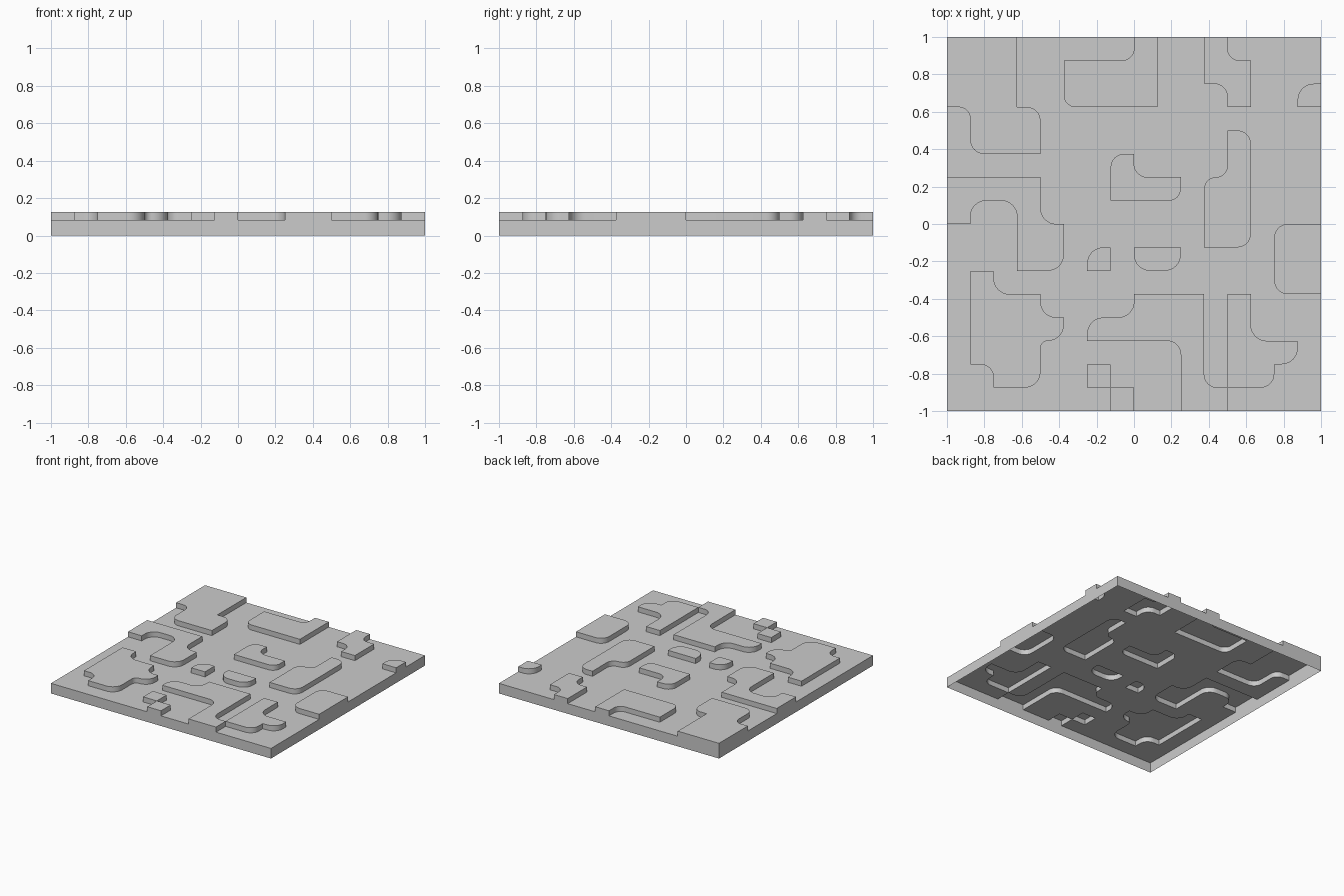
import bpy, bmesh, math
from mathutils import Vector
from mathutils.geometry import delaunay_2d_cdt

if "Cube" in bpy.data.objects:
    bpy.data.objects.remove(bpy.data.objects["Cube"])

LOW, HIGH, UNIT = 0.083, 0.125, 0.125   # plate height, plateau height, grid step
S, M, L = 0.5, 0.58, 0.68               # corner radii in grid steps


def rounded(points, steps=8):
    """Outline on the 1/8 grid; a third value rounds that corner."""
    out = []
    for i, p in enumerate(points):
        c = Vector(p[:2])
        if len(p) < 3:
            out.append(c * UNIT)
            continue
        u = (Vector(points[i - 1][:2]) - c).normalized()
        v = (Vector(points[(i + 1) % len(points)][:2]) - c).normalized()
        centre = c + (u + v) * p[2]
        for k in range(steps + 1):
            a = math.pi / 2 * k / steps
            out.append((centre - v * p[2] * math.cos(a) - u * p[2] * math.sin(a)) * UNIT)
    area = sum(a.cross(b) for a, b in zip(out, out[1:] + out[:1]))
    return out if area > 0 else out[::-1]


outlines = [rounded([(-8, -8), (8, -8), (8, 8), (-8, 8)])]


def plateau(*points):
    outlines.append(rounded(points))


# back row of plateaus
plateau((-8, 8), (-5, 8), (-5, 5), (-4, 5, M), (-4, 3), (-7, 3, M), (-7, 5, S), (-8, 5))
plateau((0, 8), (1, 8), (1, 5), (-3, 5, S), (-3, 7), (0, 7, S))
plateau((3, 8), (4, 8), (4, 7, S), (5, 7), (5, 5), (4, 5), (4, 6, M), (3, 6))
plateau((7, 6, L), (8, 6), (8, 5), (7, 5))
# middle plateaus
plateau((-8, 2), (-4, 2), (-4, 0, L), (-3, 0), (-3, -2, L), (-5, -2), (-5, 1, L), (-7, 1, L),
        (-7, 0), (-8, 0))
plateau((-1, 3, M), (0, 3), (0, 2, M), (2, 2), (2, 1, S), (-1, 1))
plateau((4, 4), (5, 4, M), (5, -1, M), (3, -1), (3, 2, S), (4, 2, S))
plateau((6, 0, M), (8, 0), (8, -3), (6, -3, M))
plateau((-2, -1, L), (-1, -1), (-1, -2), (-2, -2))
plateau((0, -1), (2, -1), (2, -2, L), (0, -2, L))
# front row of plateaus
plateau((-7, -2), (-6, -2), (-6, -3, L), (-4, -3), (-4, -4, L), (-3, -4), (-3, -5, L),
        (-4, -5, 0.31), (-4, -7, L), (-6, -7), (-6, -6, M), (-7, -6))
plateau((0, -3), (3, -3), (3, -7, M), (4, -7), (4, -8), (2, -8), (2, -5, M), (-2, -5),
        (-2, -4, L), (0, -4, L))
plateau((4, -3), (5, -3), (5, -5, L), (7, -5), (7, -6, L), (6, -6), (6, -7, M), (4, -7))
plateau((-2, -6), (-1, -6), (-1, -7), (-2, -7))
plateau((-1, -7), (0, -7), (0, -8), (-1, -8))

# divide the square into plate and plateau triangles
pts, loops = [], []
for o in outlines:
    loops.append(list(range(len(pts), len(pts) + len(o))))
    pts += o
verts, _, faces, _, _, origin = delaunay_2d_cdt(pts, [], loops, 1, 1e-5)
levels = [HIGH if any(i > 0 for i in o) else LOW for o in origin]
across = {}
for f, z in zip(faces, levels):
    for a, b in zip(f, f[1:] + f[:1]):
        across[a, b] = z

# hollow panel: stepped top surface, step walls and outer rim, open underneath
bm = bmesh.new()
cache = {}


def vert(i, z):
    if (i, z) not in cache:
        cache[i, z] = bm.verts.new((verts[i].x, verts[i].y, z))
    return cache[i, z]


for f, z in zip(faces, levels):
    bm.faces.new([vert(i, z) for i in f])
for (a, b), z in across.items():
    below = across.get((b, a), 0.0)
    if below < z:
        bm.faces.new([vert(b, z), vert(a, z), vert(a, below), vert(b, below)])

mesh = bpy.data.meshes.new("raised_panel")
bm.to_mesh(mesh)
bm.free()
panel = bpy.data.objects.new("raised_panel", mesh)
bpy.context.collection.objects.link(panel)
bpy.context.view_layer.objects.active = panel
panel.select_set(True)
bpy.ops.object.shade_smooth_by_angle(angle=math.radians(30))
